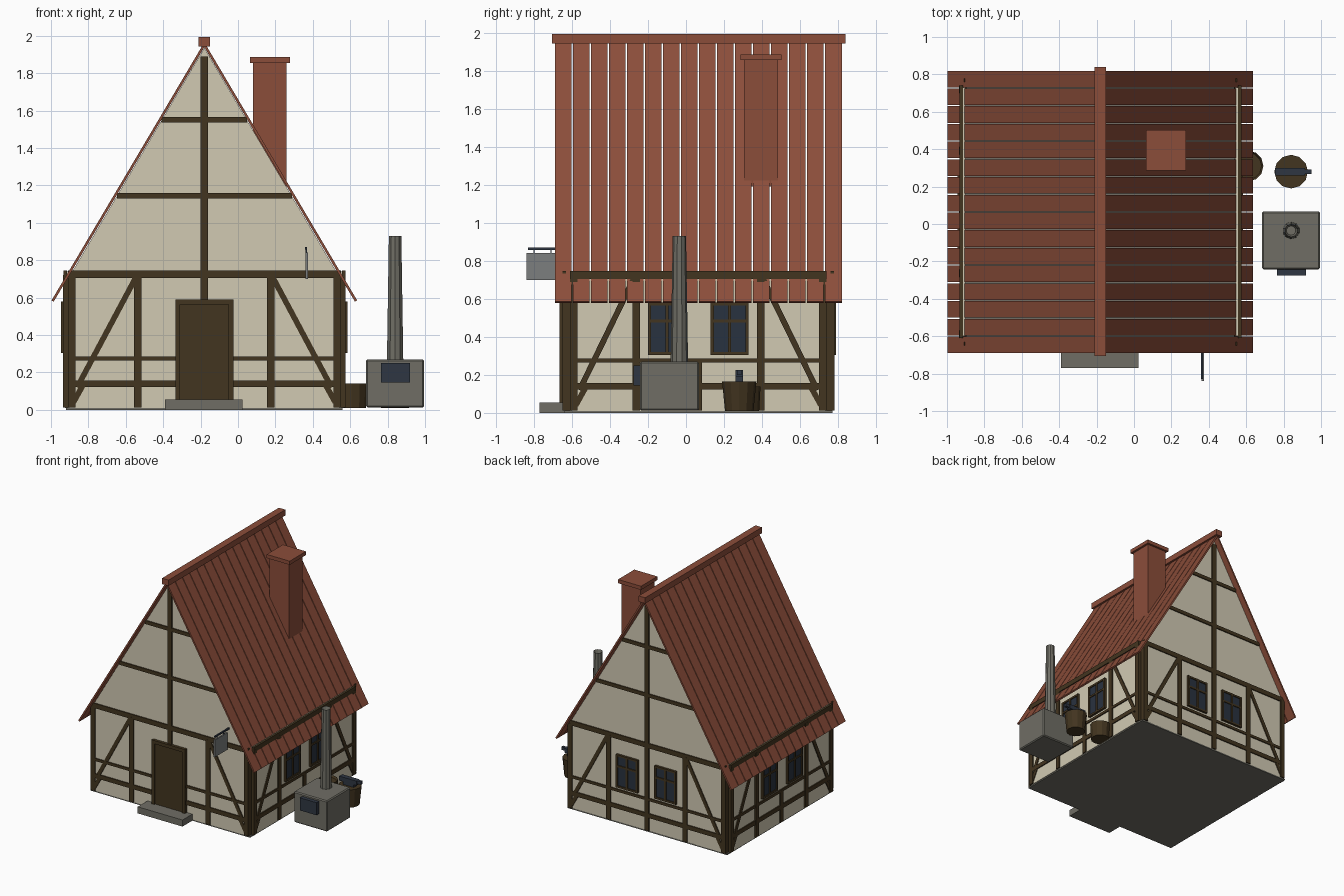
import bpy, bmesh, math
from mathutils import Matrix, Vector

cube = bpy.data.objects.get("Cube")
if cube:
    bpy.data.objects.remove(cube, do_unlink=True)


def material(name, rgb):
    m = bpy.data.materials.new(name)
    m.use_nodes = True
    m.diffuse_color = (*rgb, 1)
    bsdf = next(n for n in m.node_tree.nodes if n.type == 'BSDF_PRINCIPLED')
    bsdf.inputs["Base Color"].default_value = (*rgb, 1)
    return m


PLASTER = material("cream plaster", (0.64, 0.59, 0.45))
WOOD = material("dark wood", (0.055, 0.035, 0.014))
TILE = material("red roof", (0.26, 0.075, 0.042))
STONE = material("grey stone", (0.16, 0.155, 0.13))
IRON = material("dark iron", (0.028, 0.037, 0.055))
GLASS = material("dark glass", (0.022, 0.032, 0.05))
BOARD = material("pale board", (0.2, 0.21, 0.21))


def prism(bm, outline, d0, d1, mat=Matrix()):
    """Outline in x/z, pushed from depth d0 to d1 towards -y, then placed by mat."""
    near = [bm.verts.new(mat @ Vector((u, -d1, z))) for u, z in outline]
    far = [bm.verts.new(mat @ Vector((u, -d0, z))) for u, z in outline]
    bm.faces.new(near)
    bm.faces.new(far[::-1])
    for i in range(len(outline)):
        j = (i + 1) % len(outline)
        bm.faces.new((near[i], far[i], far[j], near[j]))


def rect(bm, u0, u1, z0, z1, d0, d1, mat=Matrix()):
    prism(bm, [(u0, z0), (u1, z0), (u1, z1), (u0, z1)], d0, d1, mat)


def brace(bm, a, b, width, d0, d1, mat):
    a, b = Vector(a), Vector(b)
    n = (b - a).orthogonal().normalized() * width / 2
    prism(bm, [a + n, b + n, b - n, a - n], d0, d1, mat)


def finish(bm, name, mat):
    bmesh.ops.recalc_face_normals(bm, faces=bm.faces)
    mesh = bpy.data.meshes.new(name)
    bm.to_mesh(mesh)
    bm.free()
    mesh.materials.append(mat)
    ob = bpy.data.objects.new(name, mesh)
    bpy.context.scene.collection.objects.link(ob)
    return ob


def block(name, mat, x, y, z):
    bm = bmesh.new()
    rect(bm, *x, *z, -y[1], -y[0])
    return finish(bm, name, mat)


def drum(name, mat, x, y, z0, z1, r0, r1, sides, hollow=0):
    bm = bmesh.new()
    place = Matrix.Translation((x, y, (z0 + z1) / 2))
    bmesh.ops.create_cone(bm, cap_ends=True, segments=sides, radius1=r0,
                          radius2=r1, depth=z1 - z0, matrix=place)
    if hollow:
        top = max(bm.faces, key=lambda f: f.calc_center_median().z)
        bmesh.ops.inset_individual(bm, faces=[top], thickness=0.01)
        bmesh.ops.translate(bm, verts=top.verts, vec=(0, 0, -hollow))
    return finish(bm, name, mat)


CX, CY = -0.18, 0.065
RIDGE, EAVE, REACH = 1.965, 0.585, 0.817


def window(side, number, u, frame):
    w, z0, z1, bar = 0.1, 0.305, 0.58, 0.016
    bm = bmesh.new()
    for a in (u - w, u - bar / 2, u + w - bar):
        rect(bm, a, a + bar, z0, z1, 0, 0.02, frame)
    for z in (z0, z0 + 0.17, z1 - bar):
        rect(bm, u - w, u + w, z, z + bar, 0, 0.019, frame)
    finish(bm, f"{side}_window_frame_{number}", WOOD)
    bm = bmesh.new()
    rect(bm, u - w + 0.005, u + w - 0.005, z0 + 0.005, z1 - 0.005, 0, 0.012, frame)
    finish(bm, f"{side}_window_glass_{number}", GLASS)


def wall(side, yaw, distance, half, gable, windows):
    frame = Matrix.Translation((CX, CY, 0)) @ Matrix.Rotation(yaw, 4, 'Z') \
        @ Matrix.Translation((0, -distance, 0))
    # plaster panel
    bm = bmesh.new()
    p = half - 0.01
    top = 0.715 if gable else 0.74
    outline = [(-p, 0.01), (p, 0.01), (p, top), (-p, top)]
    if gable:
        outline.insert(3, (0, 1.935))
    prism(bm, outline, -0.025, 0, frame)
    finish(bm, side + "_plaster", PLASTER)
    # timber frame
    bm = bmesh.new()
    for s in (-1, 1):
        for u in (half - 0.02, half / 2 - 0.01):
            rect(bm, s * u - 0.02, s * u + 0.02, 0.012, 0.72, -0.03, 0.01, frame)
        brace(bm, (s * (half - 0.05), 0.12), (s * half / 2, 0.71), 0.03, -0.01, 0.008, frame)
        brace(bm, (s * (half - 0.03), 0.04), (s * (half - 0.08), 0.13), 0.03, -0.01, 0.007, frame)
    for z, t in ((0.14, 0.018), (0.275, 0.011), (0.725, 0.02)):
        rect(bm, -half, half, z - t, z + t, -0.01, 0.009, frame)
    if gable:
        rect(bm, -0.02, 0.02, 0.012, 1.89, -0.01, 0.01, frame)
        for z in (1.145, 1.55):
            u = REACH * (RIDGE - 0.03 - z) / (RIDGE - EAVE)
            rect(bm, -u, u, z - 0.015, z + 0.015, -0.01, 0.009, frame)
    else:
        rect(bm, -0.02, 0.02, 0.012, 0.275, -0.01, 0.01, frame)
    finish(bm, side + "_timber", WOOD)
    for i, u in enumerate(windows):
        window(side, i + 1, u, frame)
    return frame


# Walls and floor
front = wall("front", 0, 0.705, 0.73, True, ())
wall("back", math.pi, 0.705, 0.73, True, (-0.178, 0.178))
wall("left", math.pi / 2, 0.745, 0.675, False, (-0.165, 0.165))
wall("right", -math.pi / 2, 0.745, 0.675, False, (-0.165, 0.165))
block("floor", STONE, (-0.92, 0.56), (-0.64, 0.77), (0, 0.012))

# Door and doorstep
bm = bmesh.new()
rect(bm, -0.155, 0.155, 0.05, 0.59, 0, 0.014, front)
for s in (-1, 1):
    rect(bm, s * 0.142 - 0.013, s * 0.142 + 0.013, 0.05, 0.59, 0, 0.025, front)
rect(bm, -0.155, 0.155, 0.562, 0.59, 0, 0.024, front)
finish(bm, "front_door", WOOD)
block("doorstep", STONE, (-0.39, 0.025), (-0.77, -0.63), (0, 0.055))

# Roof planks on both slopes, with narrow gaps
COUNT, START, STEP = 16, -0.69, 0.0947
place = Matrix.Translation((CX, 0, 0))
for s, name in ((1, "left_roof"), (-1, "right_roof")):
    bm = bmesh.new()
    for i in range(COUNT):
        y0 = START + i * STEP
        section = [(0, RIDGE), (s * REACH, EAVE), (s * (REACH - 0.012), EAVE - 0.006),
                   (0, RIDGE - 0.026)]
        prism(bm, section, -(y0 + STEP - 0.006), -y0, place)
    finish(bm, name, TILE)
block("ridge_cap", TILE, (CX - 0.03, CX + 0.03), (-0.705, 0.84), (1.943, 1.992))

# Chimney
block("chimney", TILE, (0.08, 0.26), (0.305, 0.485), (1.19, 1.86))
block("chimney_cap", TILE, (0.065, 0.278), (0.287, 0.502), (1.855, 1.886))

# Outdoor forge
forge = block("forge", STONE, (0.685, 0.995), (-0.242, 0.068), (0.012, 0.27))
bevel = forge.modifiers.new("soft_edges", 'BEVEL')
bevel.width, bevel.segments = 0.008, 1
block("forge_door", IRON, (0.765, 0.92), (-0.275, -0.23), (0.145, 0.25))
drum("forge_pipe", STONE, 0.84, -0.035, 0.26, 0.93, 0.046, 0.035, 10, 0.03)

# Anvil on its stump, and a water tub
drum("stump", WOOD, 0.84, 0.28, 0.01, 0.165, 0.075, 0.09, 12)
block("anvil_foot", IRON, (0.79, 0.89), (0.26, 0.3), (0.16, 0.19))
block("anvil_top", IRON, (0.755, 0.915), (0.26, 0.3), (0.188, 0.225))
block("anvil_horn", IRON, (0.91, 0.95), (0.268, 0.292), (0.2, 0.225))
drum("water_tub", WOOD, 0.61, 0.31, 0.01, 0.14, 0.075, 0.082, 12, 0.015)

# Hanging sign
block("sign_rod", IRON, (0.358, 0.37), (-0.83, -0.63), (0.858, 0.87))
block("sign_board", BOARD, (0.36, 0.373), (-0.84, -0.67), (0.7, 0.842))
for i, y in enumerate((-0.8, -0.71)):
    block(f"sign_hook_{i + 1}", IRON, (0.362, 0.368), (y - 0.003, y + 0.003), (0.84, 0.86))
